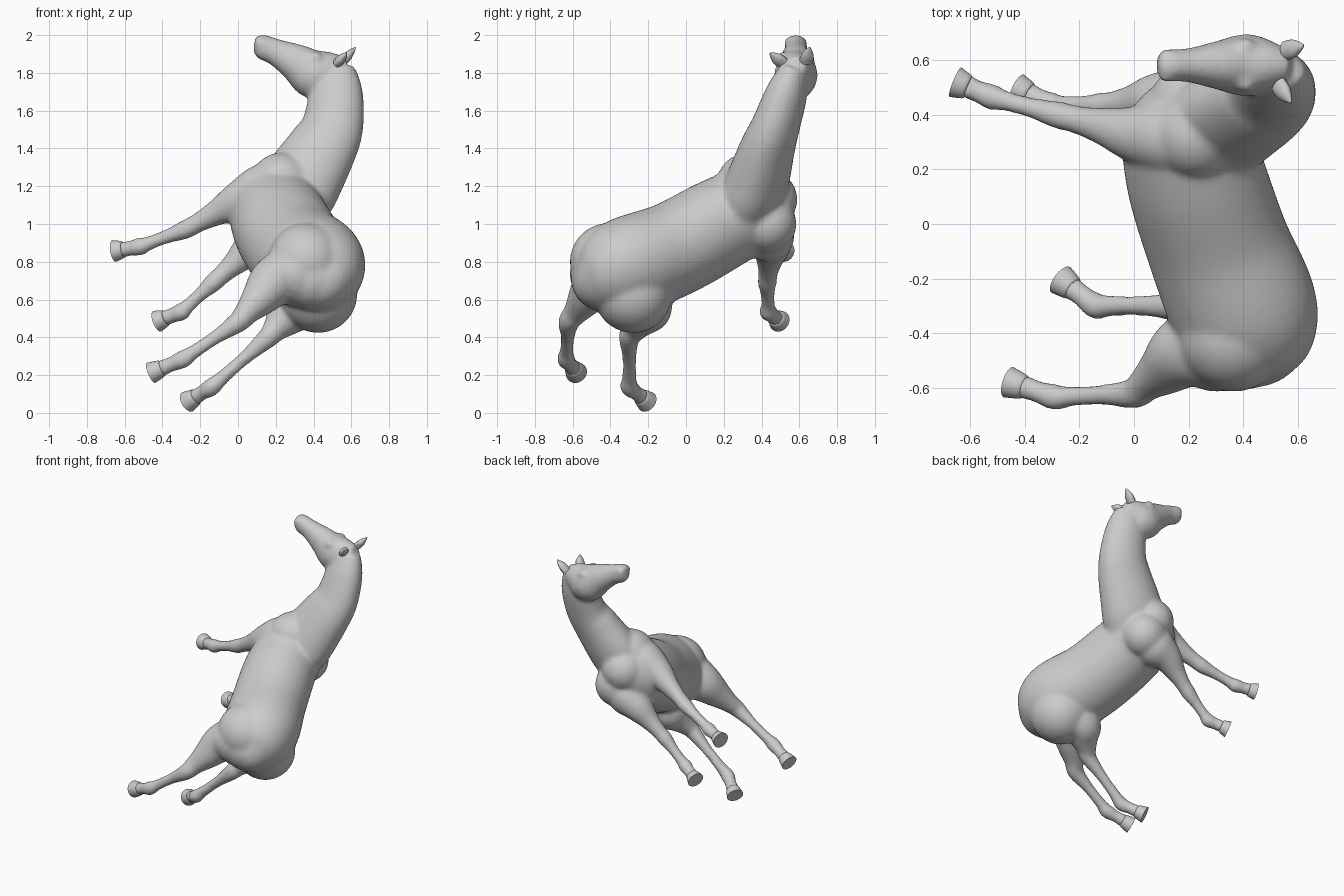
import bpy, bmesh, math
from mathutils import Vector, Matrix

if "Cube" in bpy.data.objects:
    bpy.data.objects.remove(bpy.data.objects["Cube"])

LEFT = Vector((-0.4, -0.45, 0.8))      # sideways direction of the tilted trunk
Y = Vector((0, 1, 0))


def spline(rows, steps):
    """Smooth interpolation through rows of (x, y, z, radius)."""
    out = []
    for i in range(len(rows) - 1):
        p = [rows[max(i - 1, 0)], rows[i], rows[i + 1], rows[min(i + 2, len(rows) - 1)]]
        for k in range(steps):
            t = k / steps
            out.append([0.5 * (2 * b + (c - a) * t + (2 * a - 5 * b + 4 * c - d) * t * t
                               + (3 * b - a - 3 * c + d) * t ** 3) for a, b, c, d in zip(*p)])
    return out + [list(rows[-1])]


def loft(bm, rows, side, ratio=1.0, steps=6, n=32):
    """Closed tube with elliptical sections; ratio = height / width."""
    pts = spline(rows, steps)
    rings = []
    for i, p in enumerate(pts):
        q0, q1 = pts[max(i - 1, 0)], pts[min(i + 1, len(pts) - 1)]
        t = (Vector(q1[:3]) - Vector(q0[:3])).normalized()
        s = (side - t * side.dot(t)).normalized()
        u = t.cross(s) * ratio
        c = Vector(p[:3])
        rings.append([bm.verts.new(c + (s * math.cos(a) + u * math.sin(a)) * p[3])
                      for a in [2 * math.pi * k / n for k in range(n)]])
    for r0, r1 in zip(rings, rings[1:]):
        for k in range(n):
            bm.faces.new((r0[k], r0[(k + 1) % n], r1[(k + 1) % n], r1[k]))
    bm.faces.new(rings[0][::-1])
    bm.faces.new(rings[-1])


def blob(bm, loc, r):
    bmesh.ops.create_icosphere(bm, subdivisions=4, radius=r, matrix=Matrix.Translation(loc))


def finish(bm, name):
    bmesh.ops.recalc_face_normals(bm, faces=bm.faces[:])
    me = bpy.data.meshes.new(name)
    bm.to_mesh(me)
    bm.free()
    ob = bpy.data.objects.new(name, me)
    bpy.context.collection.objects.link(ob)
    return ob


def smooth(ob):
    bpy.ops.object.select_all(action='DESELECT')
    ob.select_set(True)
    bpy.context.view_layer.objects.active = ob
    bpy.ops.object.shade_smooth_by_angle()


body = bmesh.new()

# Trunk, rump to chest
loft(body, [(.41, -.59, .69, .05), (.42, -.51, .70, .17), (.41, -.34, .765, .255),
            (.305, -.07, .865, .25), (.22, .20, 1.01, .242), (.20, .39, 1.1, .21),
            (.21, .56, 1.15, .05)], LEFT, 1.07)

# Haunch, chest and shoulder muscles
for loc, r in (((.365, -.41, .80), .205), ((.425, -.28, .63), .207), ((.39, -.44, .71), .17),
               ((.21, .435, 1.13), .155), ((.23, .33, 1.21), .168), ((.27, .43, 1.0), .155)):
    blob(body, loc, r)

# Neck
loft(body, [(.26, .30, 1.06, .15), (.32, .365, 1.19, .165), (.445, .43, 1.40, .143),
            (.50, .475, 1.52, .126), (.522, .535, 1.70, .107), (.53, .575, 1.83, .07)],
     Vector((-.25, -.9, .3)), 1.33)

# Head, poll to muzzle (x, z, half width)
head = [(.58, 1.83, .05), (.49, 1.81, .095), (.41, 1.79, .115), (.31, 1.853, .09),
        (.20, 1.91, .063), (.12, 1.94, .058), (.085, 1.945, .036)]
loft(body, [(x, .582, z, r) for x, z, r in head], Y, 1.14)
for s in (-1, 1):
    blob(body, (.41, .582 + s * .068, 1.88), .034)     # brow
    blob(body, (.12, .58 + s * .032, 1.96), .032)      # nostril

# Legs: thickness along the joints root, elbow/stifle, knee/hock, fetlock, sole
STATIONS = (0, .55, 1, 1.4, 1.75, 2, 2.4, 2.8, 3, 3.4, 3.7)
LOWER = (.038, .038, .049, .040, .048)
HIND = (.17, .17, .137, .10, .068, .057)
FRONT = (.13, .14, .105, .07, .052, .051)
legs = {
    "left_hind": (HIND, (.42, -.42, .78), (.19, -.47, .69), (0, -.62, .48),
                  (-.29, -.635, .285), (-.46, -.58, .212)),
    "right_hind": (HIND, (.44, -.30, .66), (.29, -.21, .55), (.16, -.30, .40),
                   (-.14, -.30, .137), (-.268, -.205, .058)),
    "left_front": (FRONT, (.26, .31, 1.23), (0, .33, 1.12), (-.28, .40, .97),
                   (-.52, .465, .88), (-.655, .52, .857)),
    "right_front": (FRONT, (.27, .42, 1.0), (.08, .45, .88), (-.13, .43, .69),
                    (-.30, .435, .535), (-.428, .495, .485)),
}
for name, (upper, *joints) in legs.items():
    joints = [Vector(j) for j in joints]
    rows = [(*joints[int(s)].lerp(joints[int(s) + 1], s % 1), r)
            for s, r in zip(STATIONS, upper + LOWER)]
    loft(body, rows, LEFT)
    blob(body, joints[0], upper[0])
    # Hoof
    hoof = bmesh.new()
    top, sole = Vector(rows[-1][:3]), joints[-1]
    loft(hoof, [(*top.lerp(sole, -.2), .036), (*top, .046), (*sole, .058)], LEFT)
    smooth(finish(hoof, name + "_hoof"))

# Blend everything into one smooth skin
skin = finish(body, "horse_body")
rm = skin.modifiers.new("blend", 'REMESH')
rm.mode = 'VOXEL'
rm.voxel_size = .012
rm.use_smooth_shade = True
sm = skin.modifiers.new("soften", 'SMOOTH')
sm.factor, sm.iterations = .5, 16

# Ears
for name, base, tip in (("right_ear", (.555, .635, 1.86), (.622, .655, 1.935)),
                        ("left_ear", (.53, .51, 1.855), (.575, .445, 1.905))):
    ear = bmesh.new()
    b, t = Vector(base), Vector(tip)
    loft(ear, [(*b.lerp(t, k), r) for k, r in ((0, .036), (.4, .034), (.75, .02), (1, .004))],
         Y, .7, n=16)
    smooth(finish(ear, name))
